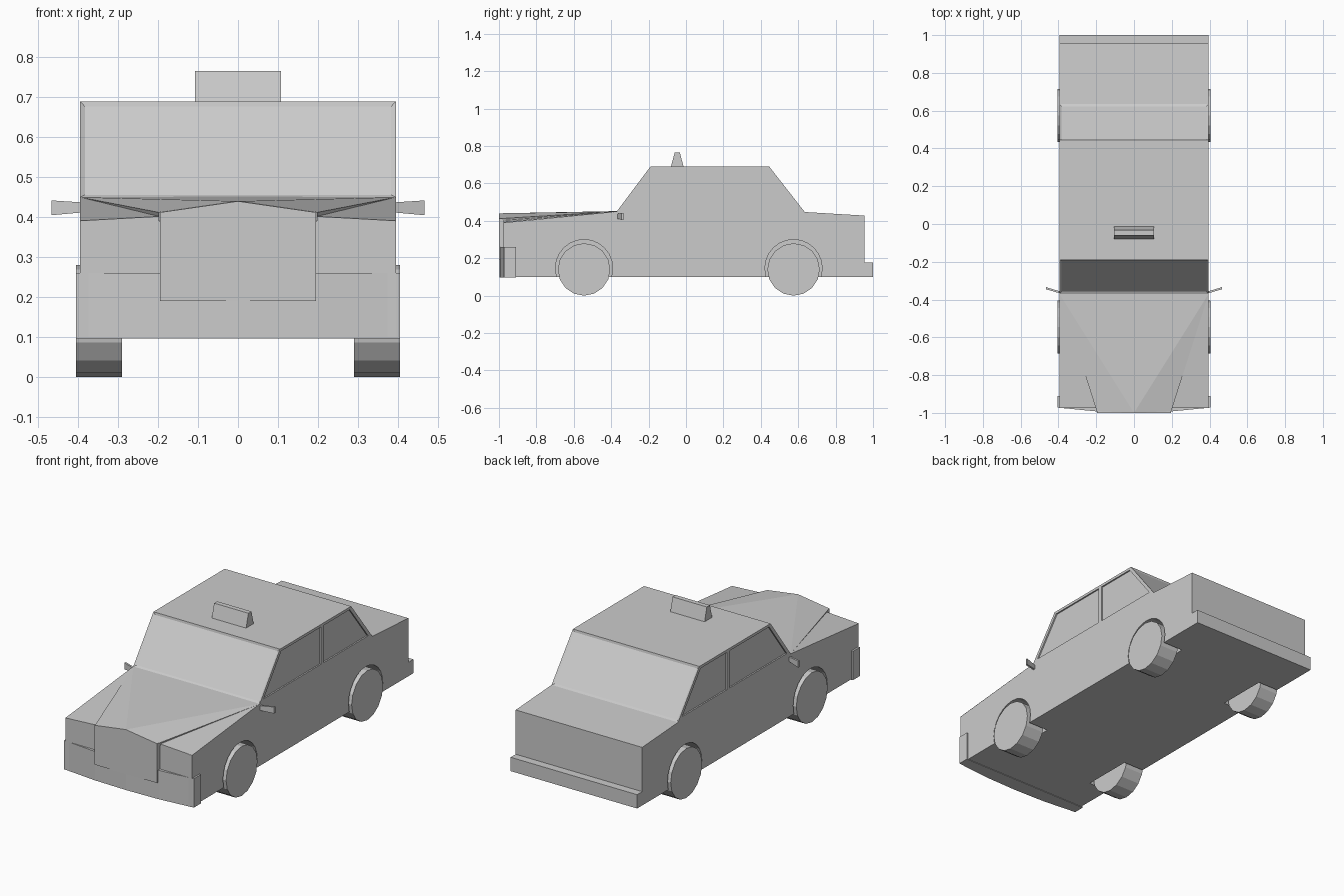
import bpy, bmesh, math
from mathutils import Vector

if "Cube" in bpy.data.objects:
    bpy.data.objects.remove(bpy.data.objects["Cube"])

W = 0.395            # half width of the body
AXLES = (-0.545, 0.575)


def prism(bm, pts, vec):
    """Solid made by sweeping a polygon along a vector."""
    a = [bm.verts.new(p) for p in pts]
    b = [bm.verts.new(Vector(p) + Vector(vec)) for p in pts]
    faces = [bm.faces.new(a), bm.faces.new(b[::-1])]
    n = len(a)
    for i in range(n):
        j = (i + 1) % n
        faces.append(bm.faces.new((a[j], a[i], b[i], b[j])))
    return faces


def side(pts, x):
    return [(x, y, z) for y, z in pts]


def circle(y, z, r, n):
    return [(y + r * math.cos(math.tau * i / n), z + r * math.sin(math.tau * i / n)) for i in range(n)]


def finish(name, bm, mirror=False):
    bmesh.ops.recalc_face_normals(bm, faces=bm.faces)
    mesh = bpy.data.meshes.new(name)
    bm.to_mesh(mesh)
    bm.free()
    ob = bpy.data.objects.new(name, mesh)
    bpy.context.collection.objects.link(ob)
    if mirror:
        ob.modifiers.new("mirror", 'MIRROR')
    return ob


# Body: side profile swept across the width, with inset front and rear glass
profile = [(-0.975, 0.1), (-0.975, 0.39), (-0.37, 0.45), (-0.19, 0.69),
           (0.445, 0.69), (0.635, 0.447), (0.955, 0.428), (0.955, 0.1)]
bm = bmesh.new()
faces = prism(bm, side(profile, -W), (2 * W, 0, 0))
bmesh.ops.recalc_face_normals(bm, faces=bm.faces)
bmesh.ops.inset_region(bm, faces=[faces[4]], thickness=0.017)
bmesh.ops.translate(bm, verts=faces[4].verts, vec=faces[4].normal * -0.006)
bmesh.ops.inset_region(bm, faces=[faces[6]], thickness=0.017)
bmesh.ops.translate(bm, verts=faces[6].verts, vec=faces[6].normal * -0.006)
body = finish("body", bm)

# Cutter for wheel wells and recessed side windows
bm = bmesh.new()
for y in AXLES:
    prism(bm, side(circle(y, 0.147, 0.153, 24), 0.27), (0.2, 0, 0))
windows = ([(-0.335, 0.465), (-0.178, 0.675), (0.175, 0.675), (0.175, 0.465)],
           [(0.2, 0.465), (0.2, 0.675), (0.433, 0.675), (0.597, 0.465)])
for w in windows:
    prism(bm, side(w, W - 0.008), (0.05, 0, 0))
cutter = finish("well_and_window_cutter", bm, mirror=True)
cutter.hide_render = True
cutter.hide_viewport = False
cutter.display_type = 'WIRE'
cut = body.modifiers.new("cut", 'BOOLEAN')
cut.operation = 'DIFFERENCE'
cut.solver = 'EXACT'
cut.object = cutter

# Hood: raised centre panel, step down and fender top on one half, mirrored
bm = bmesh.new()
c0, e0, back, cb, f0, out, low = [bm.verts.new(p) for p in (
    (0, -1, 0.44), (W / 2, -0.99, 0.412), (W, -0.37, 0.45), (0, -0.37, 0.452),
    (W / 2, -0.975, 0.402), (W, -0.975, 0.391), (W / 2, -0.975, 0.385))]
for f in ((c0, e0, back), (c0, back, cb), (e0, f0, back), (f0, out, back), (f0, low, out)):
    bm.faces.new(f)
finish("hood", bm, mirror=True)

# Grille with peaked top
bm = bmesh.new()
prism(bm, [(x, -1, z) for x, z in ((-0.195, 0.19), (0.195, 0.19), (0.195, 0.412),
                                   (0, 0.44), (-0.195, 0.412))], (0, 0.05, 0))
finish("grille", bm)

# Front bumper, bowed in plan and wrapping the corners
bm = bmesh.new()
half = [(0.405, -0.91), (0.405, -0.972), (0.2, -0.992)]
plan = half + [(0, -0.997)] + [(-x, y) for x, y in reversed(half)]
prism(bm, [(x, y, 0.097) for x, y in plan], (0, 0, 0.163))
finish("front_bumper", bm)

# Rear bumper
bm = bmesh.new()
prism(bm, side([(0.94, 0.1), (0.94, 0.178), (1, 0.178), (1, 0.1)], -W), (2 * W, 0, 0))
finish("rear_bumper", bm)

# Wheels
for name, y in zip(("front_wheels", "rear_wheels"), AXLES):
    bm = bmesh.new()
    prism(bm, side(circle(y, 0.14, 0.14, 16), 0.29), (0.115, 0, 0))
    finish(name, bm, mirror=True)

# Wing mirrors, swept back
bm = bmesh.new()
prism(bm, [(0.39, -0.368, 0.412), (0.467, -0.345, 0.405),
           (0.467, -0.345, 0.442), (0.39, -0.368, 0.437)], (0, 0.011, 0))
finish("wing_mirrors", bm, mirror=True)

# Roof sign
bm = bmesh.new()
prism(bm, side([(-0.082, 0.685), (-0.06, 0.766), (-0.033, 0.766), (-0.012, 0.685)], -0.107), (0.214, 0, 0))
finish("roof_sign", bm)
